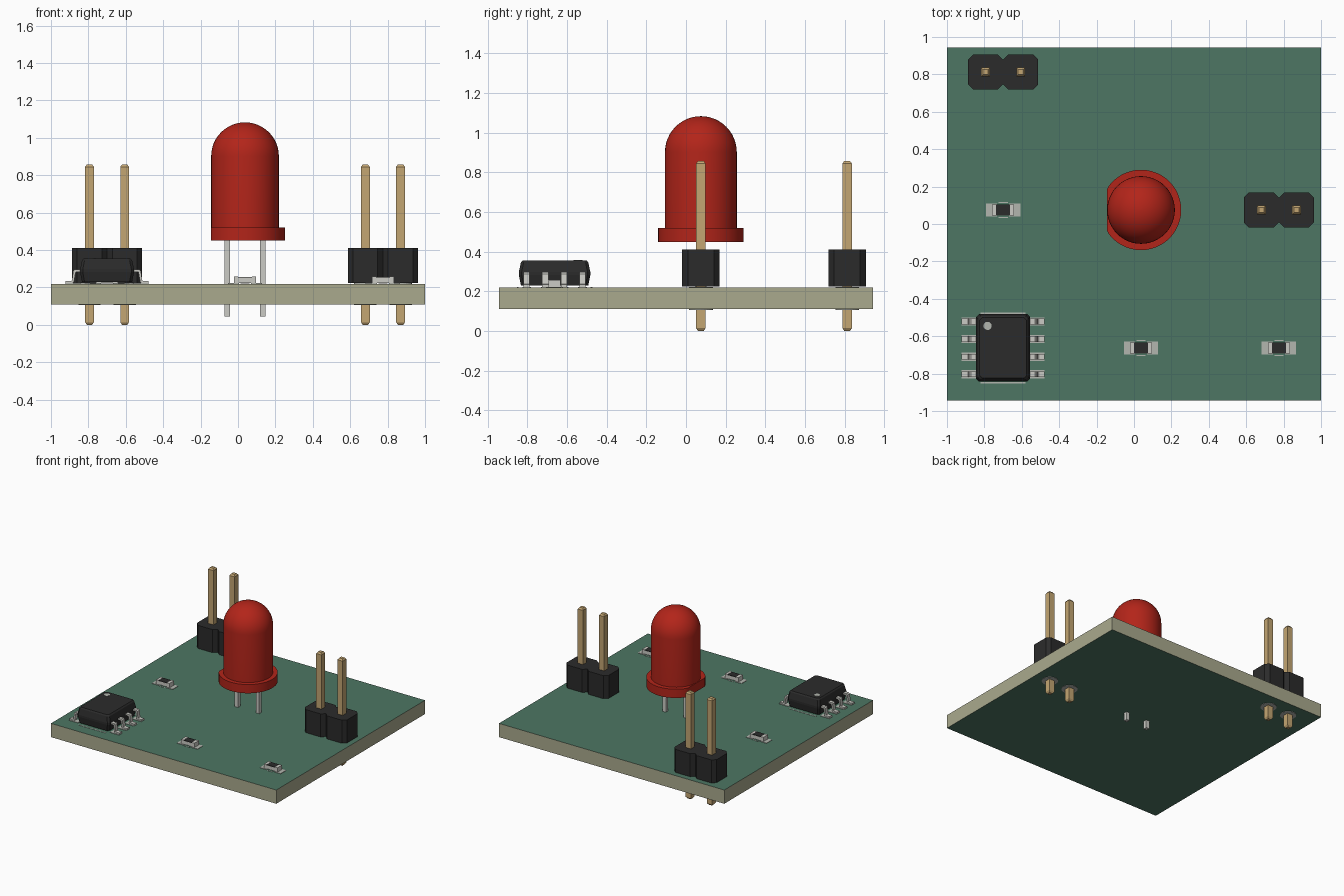
import bpy, bmesh, math
from mathutils import Vector

if "Cube" in bpy.data.objects:
    bpy.data.objects.remove(bpy.data.objects["Cube"])

def material(name, rgb):
    m = bpy.data.materials.new(name)
    m.diffuse_color = (*rgb, 1)
    m.use_nodes = True
    m.node_tree.nodes["Principled BSDF"].inputs["Base Color"].default_value = m.diffuse_color
    return m

GREEN = material("solder_mask", (0.075, 0.18, 0.125))
CORE = material("board_core", (0.40, 0.40, 0.27))
BLACK = material("black_plastic", (0.024, 0.024, 0.024))
GOLD = material("gold", (0.55, 0.38, 0.17))
RED = material("red_lens", (0.45, 0.018, 0.01))
SILVER = material("silver", (0.60, 0.60, 0.56))
PALE = material("pale_print", (0.45, 0.47, 0.43))

TOP, BOTTOM = 0.22, 0.11          # board surfaces
COLS = (-0.70, 0.0375, 0.775)     # component grid
ROWS = (-0.6625, 0.075, 0.8125)

def loft(name, rings, mat, smooth=False):
    """Skin a stack of equal-length rings and cap both ends."""
    bm = bmesh.new()
    vs = [[bm.verts.new(p) for p in r] for r in rings]
    n = len(rings[0])
    for a, b in zip(vs, vs[1:]):
        for i in range(n):
            j = (i + 1) % n
            bm.faces.new((a[i], a[j], b[j], b[i]))
    bm.faces.new(vs[0][::-1])
    bm.faces.new(vs[-1])
    bmesh.ops.remove_doubles(bm, verts=bm.verts, dist=1e-5)
    bmesh.ops.recalc_face_normals(bm, faces=bm.faces)
    me = bpy.data.meshes.new(name)
    bm.to_mesh(me)
    bm.free()
    me.materials.append(mat)
    if smooth:
        me.shade_smooth()
        me.set_sharp_from_angle(angle=math.radians(35))
    ob = bpy.data.objects.new(name, me)
    bpy.context.collection.objects.link(ob)
    return ob

def rect(x, y, z, hx, hy, c=0.0):
    """Rectangle ring, optionally with chamfered corners."""
    if c == 0:
        pts = [(-hx, -hy), (hx, -hy), (hx, hy), (-hx, hy)]
    else:
        pts = [(-hx + c, -hy), (hx - c, -hy), (hx, -hy + c), (hx, hy - c),
               (hx - c, hy), (-hx + c, hy), (-hx, hy - c), (-hx, -hy + c)]
    return [Vector((x + u, y + v, z)) for u, v in pts]

def circle(x, y, z, r, n=48, flat=9.0):
    """Circle ring, with an optional flat on the -x side."""
    return [Vector((x + max(r * math.cos(2 * math.pi * i / n), -flat),
                    y + r * math.sin(2 * math.pi * i / n), z)) for i in range(n)]

def box(name, x, y, hx, hy, z0, z1, mat):
    return loft(name, [rect(x, y, z0, hx, hy), rect(x, y, z1, hx, hy)], mat)

# Board: bare core on the sides, green on both faces
board = box("board", 0, 0, 1.0, 0.943, BOTTOM, TOP, CORE)
board.data.materials.append(GREEN)
for f in board.data.polygons:
    if abs(f.normal.z) > 0.5:
        f.material_index = 1

# Two-pin headers
def pin_header(x, y):
    h, c = 0.094, 0.028
    half = [(0, -h + c), (c, -h), (2 * h - c, -h), (2 * h, -h + c),
            (2 * h, h - c), (2 * h - c, h), (c, h), (0, h - c)]
    outline = half + [(-u, v) for u, v in half[-2:0:-1]]
    loft("header_body", [[Vector((x + u, y + v, z)) for u, v in outline]
                         for z in (TOP + 0.005, 0.41)], BLACK)
    for s in (-1, 1):
        px = x + s * h
        loft("header_pin", [rect(px, y, z, w, w) for z, w in
                            ((0, 0.014), (0.014, 0.0235), (0.845, 0.0235), (0.858, 0.014))], GOLD)
        for z0, z1 in ((BOTTOM - 0.003, BOTTOM), (TOP, TOP + 0.003)):
            loft("header_pad", [circle(px, y, z, 0.06, 24) for z in (z0, z1)], PALE)

pin_header(COLS[0], ROWS[2])
pin_header(COLS[2], ROWS[1])

# Through-hole lamp: flange with a flat, cylinder and dome
lx, ly, r = COLS[1], ROWS[1], 0.181
profile = [(0.215, 0.45), (0.215, 0.52), (r, 0.52)]
for i in range(13):
    a = math.pi / 2 * i / 12
    profile.append((r * math.cos(a), 0.902 + r * math.sin(a)))
profile[-1] = (0.002, profile[-1][1])
loft("lamp_lens", [circle(lx, ly, z, q, flat=0.183) for q, z in profile], RED, smooth=True)
for s in (-1, 1):
    box("lamp_lead", lx + s * 0.094, ly, 0.0148, 0.0148, 0.045, 0.46, SILVER)

# Chip resistors
def resistor(x, y):
    box("resistor_body", x, y, 0.04, 0.029, TOP + 0.005, 0.253, SILVER)
    box("resistor_coating", x, y, 0.037, 0.028, 0.253, 0.257, BLACK)
    for s in (-1, 1):
        box("resistor_end", x + s * 0.048, y, 0.011, 0.0295, TOP + 0.002, 0.258, SILVER)
        box("resistor_pad", x + s * 0.062, y, 0.030, 0.035, TOP, TOP + 0.003, PALE)
        box("resistor_mark", x, y + s * 0.04, 0.025, 0.003, TOP, TOP + 0.002, PALE)

for x, y in ((COLS[0], ROWS[1]), (COLS[1], ROWS[0]), (COLS[2], ROWS[0])):
    resistor(x, y)

# Eight-lead chip: tapered body, orientation dot and gull-wing leads
cx, cy = COLS[0], ROWS[0]
loft("chip_body", [rect(cx, cy, z, hx, hy, 0.014) for z, hx, hy in
                   ((0.230, 0.134, 0.170), (0.282, 0.144, 0.180), (0.298, 0.144, 0.180),
                    (0.345, 0.134, 0.170), (0.355, 0.125, 0.162))], BLACK)
loft("chip_dot", [circle(cx - 0.083, cy + 0.118, z, 0.022, 24) for z in (0.35, 0.357)], PALE)

# lead side profile: outward distance, height
lead = [(0.135, 0.297), (0.172, 0.297), (0.181, 0.288), (0.188, 0.238), (0.194, 0.234),
        (0.221, 0.234), (0.221, 0.221), (0.188, 0.221), (0.177, 0.228), (0.168, 0.281),
        (0.164, 0.284), (0.135, 0.284)]
for i in range(4):
    y = cy + (i - 1.5) * 0.094
    for s in (-1, 1):
        loft("chip_lead", [[Vector((cx + s * u, y + w, z)) for u, z in lead]
                           for w in (-0.0155, 0.0155)], SILVER)
        box("chip_pad", cx + s * 0.182, y, 0.040, 0.022, TOP, TOP + 0.003, PALE)
for s in (-1, 1):
    box("chip_outline_mark", cx, cy + s * 0.186, 0.12, 0.004, TOP, TOP + 0.002, PALE)
